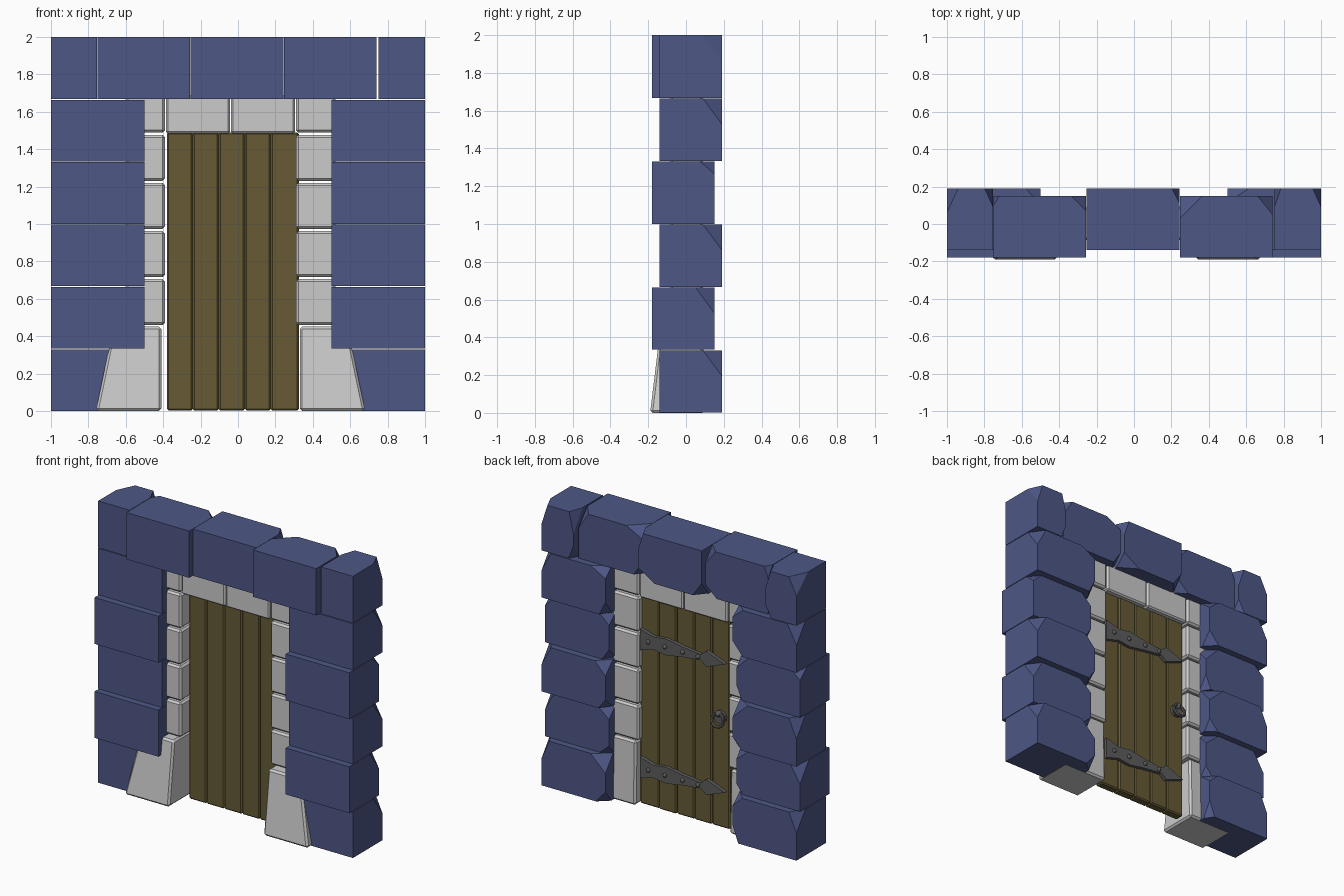
import bpy, bmesh, random
from math import radians, pi
from mathutils import Vector, Matrix

if "Cube" in bpy.data.objects:
    bpy.data.objects.remove(bpy.data.objects["Cube"])

random.seed(4)


def material(name, rgb):
    m = bpy.data.materials.new(name)
    m.diffuse_color = (*rgb, 1)
    m.use_nodes = True
    m.node_tree.nodes["Principled BSDF"].inputs["Base Color"].default_value = m.diffuse_color
    return m


BLUE = material("blue_stone", (0.075, 0.095, 0.24))
WOOD = material("wood", (0.135, 0.105, 0.035))
IRON = material("iron", (0.11, 0.11, 0.11))
CX = -0.04  # centre line of the doorway


def finish(bm, name, mat=None):
    bmesh.ops.recalc_face_normals(bm, faces=bm.faces)
    me = bpy.data.meshes.new(name)
    bm.to_mesh(me)
    bm.free()
    ob = bpy.data.objects.new(name, me)
    bpy.context.collection.objects.link(ob)
    if mat:
        me.materials.append(mat)
    return ob


def box_mesh(x, y, z, bevel=0):
    bm = bmesh.new()
    bmesh.ops.create_cube(bm, size=1)
    for v in bm.verts:
        v.co = [(a[0] + a[1]) / 2 + c * (a[1] - a[0]) for a, c in zip((x, y, z), v.co)]
    if bevel:
        bmesh.ops.bevel(bm, geom=bm.edges[:], offset=bevel, segments=1, affect='EDGES')
    return bm


def box(name, x, y, z, mat=None, bevel=0):
    return finish(box_mesh(x, y, z, bevel), name, mat)


def stone(name, x, y, z, cuts):
    """Block with chipped rear corners; cut = (x side, z side, dx, dy, dz)."""
    bm = box_mesh(x, y, z)
    for sx, sz, dx, dy, dz in cuts:
        c = Vector((x[sx], y[1], z[sz]))
        ax, az = (1 if sx else -1), (1 if sz else -1)
        n = Vector((ax / dx, 1 / dy, az / dz)).normalized()
        p = c - Vector((ax * dx, 0, 0))
        r = bmesh.ops.bisect_plane(bm, geom=bm.verts[:] + bm.edges[:] + bm.faces[:],
                                   plane_co=p, plane_no=n, clear_outer=True)
        edges = [e for e in r['geom_cut'] if isinstance(e, bmesh.types.BMEdge)]
        bmesh.ops.contextual_create(bm, geom=edges)
    return finish(bm, name, BLUE)


def rnd(a, b):
    return random.uniform(a, b)


# Side columns: five courses, alternately set forward and back
BACK, FORE = (-0.14, 0.19), (-0.18, 0.15)
for side in (-1, 1):
    for i in range(5):
        z = (i / 3 + 0.001, (i + 1) / 3 - 0.003)
        x = (0.5, 1.0) if side > 0 else (-1.0, -0.5)
        out = 1 if side > 0 else 0
        dz = 0.065 if i == 3 else 0.135
        cuts = [(out, 1, rnd(.05, .09), 0.075 if i == 3 else 0.1, dz),
                (1 - out, 1, rnd(.07, .12), rnd(.07, .1), rnd(.06, .12)),
                (1 - out, 0, rnd(.04, .08), rnd(.05, .08), rnd(.06, .12))]
        stone("wall_stone", x, FORE if i % 2 else BACK, z, cuts)

# Top course
zt = (1.668, 2.0)
stone("corner_stone_left", (-1, -.753), BACK, zt,
      [(0, 1, .06, .13, .12), (1, 1, .045, .1, .14), (1, 0, .05, .07, .09)])
stone("top_stone_left", (-.75, -.257), FORE, zt,
      [(1, 1, .08, .08, .1), (0, 1, .03, .05, .08), (1, 0, .09, .07, .08)])
stone("top_stone_middle", (-.255, .243), BACK, zt,
      [(1, 1, .04, .08, .12), (0, 0, .07, .08, .1), (1, 0, .13, .08, .08)])
stone("top_stone_right", (.245, .74), FORE, zt,
      [(0, 1, .12, .12, .06), (1, 1, .08, .1, .12), (0, 0, .06, .08, .09)])
stone("corner_stone_right", (.75, 1), BACK, zt,
      [(1, 1, .045, .1, .14), (0, 1, .035, .1, .15), (0, 0, .04, .07, .1)])

# Jamb blocks and flared bases, mirrored about the doorway centre
FY = (-0.085, 0.09)
for s in (-1, 1):
    for k in range(5):
        z0 = 0.46 + k * 0.257
        z1 = z0 + 0.245 if k < 4 else 1.69
        x = sorted((CX + s * 0.35, CX + s * 0.56))
        box("jamb_block", x, FY, (z0, z1), bevel=0.013)
    bm = box_mesh(sorted((CX + s * 0.37, CX + s * 0.72)), (-0.19, 0.1), (0, 0.452))
    for v in bm.verts:
        if v.co.z > 0.2:
            if abs(v.co.x - CX) > 0.5:
                v.co.x = CX + s * 0.625
            v.co.y = -0.135 if v.co.y < 0 else 0.09
    bmesh.ops.bevel(bm, geom=bm.edges[:], offset=0.013, segments=1, affect='EDGES')
    finish(bm, "jamb_base")

# Lintel
for a, b in ((-0.385, -0.043), (-0.037, 0.305)):
    box("lintel_block", (a, b), FY, (1.483, 1.69), bevel=0.01)

# Door planks
edges = [-0.38, -0.242, -0.103, 0.037, 0.175, 0.325]
for a, b in zip(edges, edges[1:]):
    box("door_plank", (a, b), (-0.01, 0.06 + rnd(-.008, .004)), (0.003, 1.49), WOOD, 0.009)

# Strap hinges with rivets, on the rear of the door
profile = [(.305, .075), (.2, .045), (.1, .058), (-.03, .036), (-.17, .02), (-.215, .055), (-.36, 0)]
outline = profile + [(x, -h) for x, h in reversed(profile[:-1])]
for z in (0.27, 1.18):
    bm = bmesh.new()
    f = bm.faces.new([bm.verts.new((x, 0.055, z + h)) for x, h in outline])
    r = bmesh.ops.extrude_face_region(bm, geom=[f])
    for v in r['geom']:
        if isinstance(v, bmesh.types.BMVert):
            v.co.y = 0.08
    finish(bm, "strap_hinge", IRON)
    for x in (.24, .11, -.03, -.15):
        bm = bmesh.new()
        bmesh.ops.create_uvsphere(bm, u_segments=10, v_segments=6, radius=0.016,
                                  matrix=Matrix.Translation((x, 0.08, z)))
        finish(bm, "rivet", IRON)

# Ring pull: round plate, boss and ring
K = Vector((-0.315, 0.06, 0.79))
bpy.ops.mesh.primitive_cylinder_add(vertices=12, radius=0.045, depth=0.03,
                                    location=K, rotation=(pi / 2, 0, 0))
bpy.context.object.name = "ring_plate"
bpy.context.object.data.materials.append(IRON)
bpy.ops.mesh.primitive_uv_sphere_add(segments=12, ring_count=8, radius=0.022,
                                     location=K + Vector((0, .022, .03)))
bpy.context.object.name = "ring_boss"
bpy.context.object.data.materials.append(IRON)
bpy.ops.mesh.primitive_torus_add(major_segments=16, minor_segments=8, major_radius=0.045,
                                 minor_radius=0.011, location=K + Vector((0, .035, -.012)),
                                 rotation=(pi / 2 + radians(12), 0, 0))
ring = bpy.context.object
ring.name = "pull_ring"
ring.data.materials.append(IRON)
bpy.ops.object.shade_smooth_by_angle(angle=radians(40))
